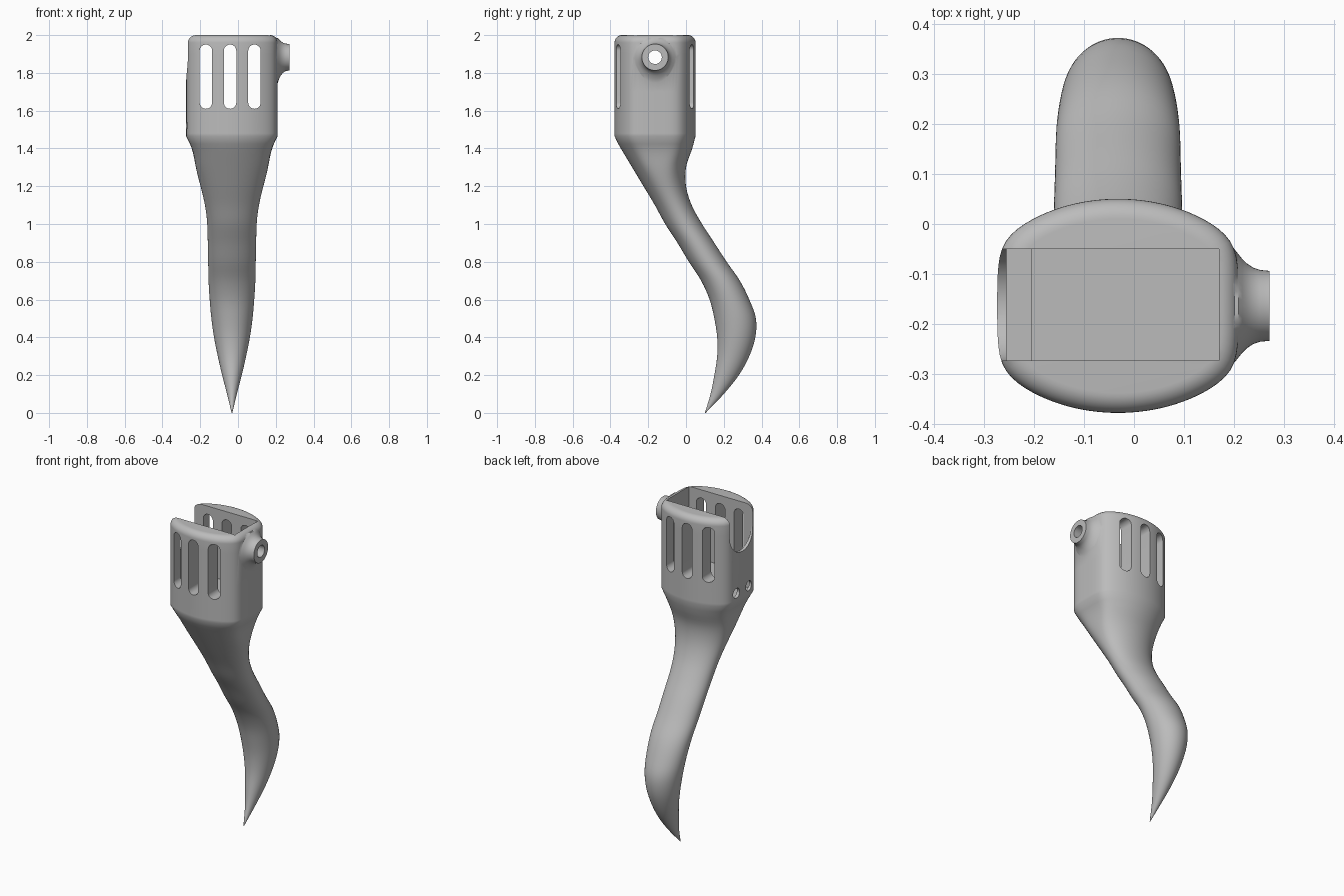
import bpy, bmesh, math
from mathutils import Vector

cube = bpy.data.objects.get("Cube")
if cube:
    bpy.data.objects.remove(cube, do_unlink=True)

CX, CY = -0.032, -0.164      # axis of the socket
SEG = 96

grey = bpy.data.materials.new("plain_grey")
grey.use_nodes = True
colour = (0.5, 0.5, 0.5, 1)
grey.diffuse_color = colour
grey.node_tree.nodes["Principled BSDF"].inputs["Base Color"].default_value = colour


def make_object(name, bm):
    bmesh.ops.recalc_face_normals(bm, faces=bm.faces)
    mesh = bpy.data.meshes.new(name)
    bm.to_mesh(mesh)
    bm.free()
    mesh.materials.append(grey)
    obj = bpy.data.objects.new(name, mesh)
    bpy.context.collection.objects.link(obj)
    return obj


def loft(name, rings):
    """Skin a list of closed rings and cap both ends."""
    bm = bmesh.new()
    rows = [[bm.verts.new(p) for p in ring] for ring in rings]
    for a, b in zip(rows, rows[1:]):
        n = len(a)
        for i in range(n):
            j = (i + 1) % n
            bm.faces.new((a[i], a[j], b[j], b[i]))
    bm.faces.new(rows[0])
    bm.faces.new(rows[-1])
    return make_object(name, bm)


def section(z, cy, hw, hd, square):
    """Ellipse that turns into a lens with flat sides as square goes to 1."""
    ring = []
    a, slab = hw * (1 + 0.2 * square), hw * (1.3 - 0.3 * square)
    for i in range(SEG):
        t = math.tau * i / SEG
        c, s = math.cos(t), math.sin(t)
        ellipse = math.hypot(c / a, s / hd)
        r = (ellipse ** 16 + abs(c / slab) ** 16) ** (-1 / 16)
        ring.append((CX + r * c, cy + r * s, z))
    return ring


# Curved tail: front edge, back edge and half width at every tenth of height
front = [.1, .13, .15, .165, .165, .15, .125, .08, .015, -.045, -.11,
         -.165, -.225, -.285, -.345, -.403]
back = [.104, .2, .28, .335, .367, .37, .335, .285, .215, .15, .085,
        .03, 0, 0, .033, .06]
half = [.002, .026, .052, .075, .095, .109, .118, .124, .126, .128, .131,
        .14, .156, .18, .211, .262]


def sample(keys, t):
    i = min(int(t), len(keys) - 2)
    u = t - i
    p1, p2 = keys[i], keys[i + 1]
    p0 = keys[i - 1] if i else 2 * p1 - p2
    p3 = keys[i + 2] if i + 2 < len(keys) else 2 * p2 - p1
    return p1 + u / 2 * (p2 - p0 + u * (2 * p0 - 5 * p1 + 4 * p2 - p3
                                        + u * (3 * (p1 - p2) + p3 - p0)))


rings = []
STEPS = 56
for k in range(STEPS):
    z = 1.45 * k / STEPS
    f, b, w = (sample(keys, z * 10) for keys in (front, back, half))
    u = min(max((z - 1.0) / 0.46, 0), 1)
    rings.append(section(z, (f + b) / 2, w, (b - f) / 2, u * u * (3 - 2 * u)))

# Socket wall with a rounded rim
HW, HD, RIM = 0.243, 0.2145, 0.04
for z in (1.465, 1.48, 1.7, 1.9):
    rings.append(section(z, CY, HW, HD, 1))
for k in range(9):
    t = math.pi / 2 * k / 8
    d = RIM * (1 - math.cos(t))
    rings.append(section(2 - RIM + RIM * math.sin(t), CY, HW - d, HD - d, 1))
body = loft("socket_and_curved_tail", rings)

# Flared side nozzle
NZ = 1.883
profile = [(.18, .125), (.2, .115), (.209, .104), (.217, .094), (.226, .085),
           (.238, .077), (.252, .072), (.272, .07)]
nozzle_rings = []
for x, r in profile:
    ring = []
    for i in range(48):
        t = math.tau * i / 48
        c, s = math.cos(t), math.sin(t)
        stretch = 1 + max(-s, 0) * (r - 0.07) * 10
        ring.append((x, CY + r * c, min(NZ + r * s * stretch, 1.985)))
    nozzle_rings.append(ring)
nozzle = loft("side_nozzle", nozzle_rings)


def capsule(u, low, high, r):
    """Outline of an upright slot."""
    pts = []
    for centre, start in ((high - r, 0), (low + r, math.pi)):
        for i in range(17):
            t = start + math.pi * i / 16
            pts.append((u + r * math.cos(t), centre + r * math.sin(t)))
    return pts


def prism(name, outline, axis, lo, hi):
    """Extrude an outline along x or y."""
    def place(d):
        return [(d, u, v) if axis == "x" else (u, d, v) for u, v in outline]
    return loft(name, [place(lo), place(hi)])


def box(name, x0, x1, y0, y1, z0, z1):
    return prism(name, [(x0, z0), (x1, z0), (x1, z1), (x0, z1)], "y", y0, y1)


def combine(tool, operation):
    mod = body.modifiers.new("combine", "BOOLEAN")
    mod.operation, mod.object, mod.solver = operation, tool, "EXACT"
    bpy.context.view_layer.objects.active = body
    bpy.ops.object.modifier_apply(modifier=mod.name)
    bpy.data.objects.remove(tool, do_unlink=True)


combine(nozzle, "UNION")

# Pocket with a deeper well at its open end
Y0, Y1 = -0.274, -0.05
cutters = [box("pocket", -.255, .17, Y0, Y1, 1.57, 2.1),
           box("well", -.255, -.127, Y0, Y1, 1.48, 1.6)]
# Tall vent slots through both walls
for x in (-.17, -.042, .087):
    cutters.append(prism("vent", capsule(x, 1.61, 1.95, .033), "y", -.6, .2))
# U notch and two small holes in the right wall, bore in the nozzle
cutters.append(prism("notch", capsule((Y0 + Y1) / 2, 1.76, 2.4, .1118), "x", -.5, -.24))
for y in (-.06, .06):
    cutters.append(prism("small_hole", capsule(CY + y, 1.491, 1.551, .0299), "x", -.5, -.24))
cutters.append(prism("bore", capsule(CY, NZ - .036, NZ + .036, .0359), "x", .15, .4))
for cutter in cutters:
    combine(cutter, "DIFFERENCE")

# Bar across the well
bar = box("well_bar", -.205, -.127, Y0 - .01, Y1 + .01, 1.54, 1.57)

bpy.ops.object.select_all(action="DESELECT")
body.select_set(True)
bpy.context.view_layer.objects.active = body
bpy.ops.object.shade_smooth_by_angle(angle=math.radians(32))
